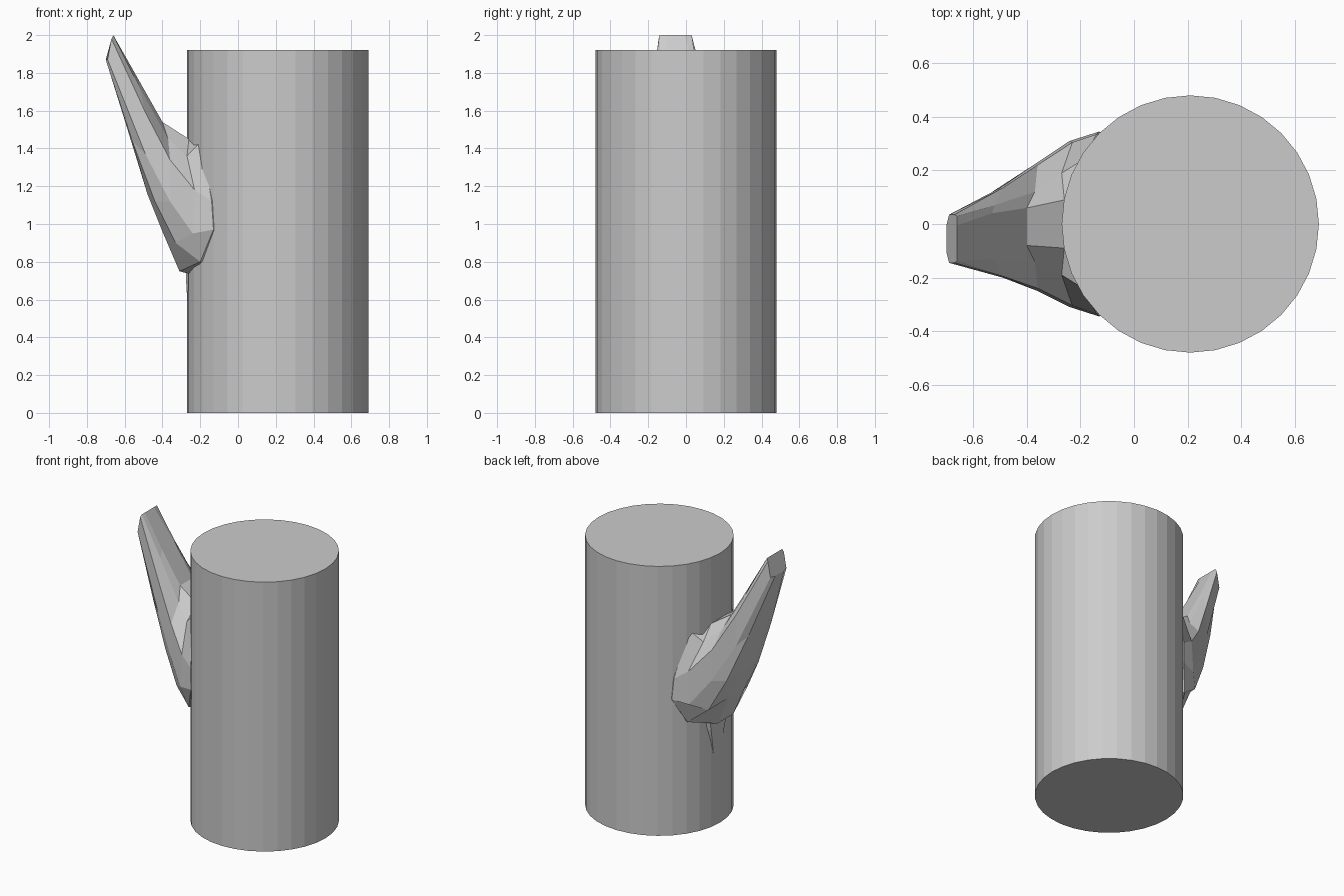
import bpy
import bmesh
from mathutils import Vector

default_cube = bpy.data.objects.get("Cube")
if default_cube:
    bpy.data.objects.remove(default_cube, do_unlink=True)

# One plain grey for the whole model
grey = bpy.data.materials.new("light grey")
grey.use_nodes = True
grey.diffuse_color = (0.6, 0.6, 0.6, 1)
grey.node_tree.nodes["Principled BSDF"].inputs["Base Color"].default_value = grey.diffuse_color


def add_object(name, bm):
    """Turn a bmesh into a flat-shaded grey object."""
    bmesh.ops.recalc_face_normals(bm, faces=bm.faces)
    mesh = bpy.data.meshes.new(name)
    bm.to_mesh(mesh)
    bm.free()
    mesh.materials.append(grey)
    obj = bpy.data.objects.new(name, mesh)
    bpy.context.collection.objects.link(obj)
    return obj


def loft(name, sections):
    """Skin closed rings; each section is (sideways shift, half ring of x, half width, z)."""
    bm = bmesh.new()
    rings = []
    for shift, half in sections:
        front = [(x, shift - w, z) for x, w, z in half]
        back = [(x, shift + w, z) for x, w, z in reversed(half)]
        rings.append([bm.verts.new(co) for co in front + back])
    for ring, following in zip(rings, rings[1:]):
        count = len(ring)
        for i in range(count):
            j = (i + 1) % count
            bm.faces.new((ring[i], ring[j], following[j], following[i]))
    bm.faces.new(rings[0])
    bm.faces.new(rings[-1])
    return add_object(name, bm)


# Upright trunk
trunk_height = 1.92
bm = bmesh.new()
bmesh.ops.create_cone(bm, cap_ends=True, segments=32, radius1=0.48,
                      radius2=0.48, depth=trunk_height)
bmesh.ops.translate(bm, verts=bm.verts, vec=Vector((0.21, 0, trunk_height / 2)))
add_object("trunk", bm)

# Branch, from its tip to its root inside the trunk
# Half rings run: ridge, shoulder, upper rim, lower rim, belly, keel
loft("branch", [
    (-0.055, [(-.66, .05, 2), (-.66, .085, 2), (-.67, .09, 1.98),
              (-.69, .09, 1.87), (-.7, .05, 1.87), (-.7, .02, 1.87)]),
    (-0.03, [(-.53, .07, 1.77), (-.52, .1, 1.72), (-.49, .165, 1.59),
             (-.49, .17, 1.37), (-.56, .13, 1.44), (-.6, .06, 1.55)]),
    (-0.01, [(-.4, .07, 1.54), (-.37, .13, 1.45), (-.36, .23, 1.34),
             (-.36, .24, 1.12), (-.44, .18, 1.12), (-.48, .08, 1.16)]),
    (0, [(-.26, .09, 1.45), (-.27, .19, 1.36), (-.23, .305, 1.18),
         (-.24, .31, .95), (-.33, .22, .9), (-.4, .09, .96)]),
    (0, [(-.2, .1, 1.44), (-.19, .24, 1.44), (-.14, .335, 1.12),
         (-.13, .345, .97), (-.2, .27, .8), (-.31, .09, .75)]),
    (0, [(-.1, .1, 1.4), (-.1, .22, 1.4), (-.05, .3, 1.1),
         (-.05, .3, .97), (-.12, .24, .8), (-.2, .09, .72)]),
])

# Thin flare where the branch runs down the trunk
loft("lower_flare", [
    (0.03, [(-.2, .12, .8), (-.275, .1, .8)]),
    (0.03, [(-.2, .11, .7), (-.275, .08, .7)]),
    (0.03, [(-.2, .05, .48), (-.262, .03, .48)]),
])
